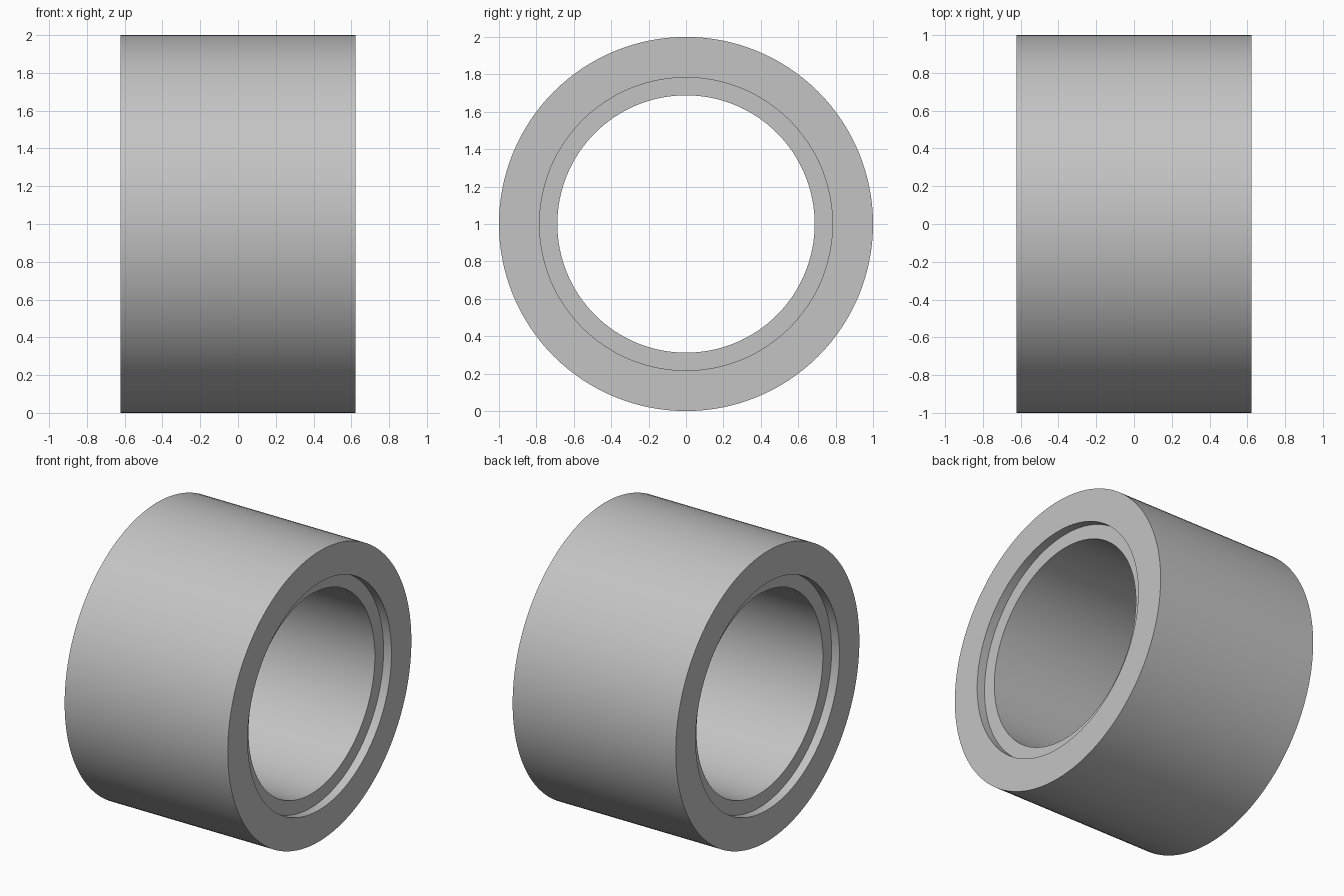
import bpy
import math

cube = bpy.data.objects.get("Cube")
if cube:
    bpy.data.objects.remove(cube, do_unlink=True)

SEGMENTS = 128
OUTER, RECESS, BORE = 1.0, 0.783, 0.688
HALF, DEPTH = 0.622, 0.06

# Plain grey metal
grey = bpy.data.materials.new("grey_metal")
grey.use_nodes = True
colour = (0.55, 0.55, 0.55, 1.0)
grey.diffuse_color = colour
grey.node_tree.nodes["Principled BSDF"].inputs["Base Color"].default_value = colour

# Closed wall section (x, radius): a bore with a shallow recess at each end
half = [(HALF, OUTER), (HALF, RECESS), (HALF - DEPTH, RECESS), (HALF - DEPTH, BORE)]
section = half + [(-x, r) for x, r in reversed(half)]
n = len(section)

# Revolve the section around the x axis
verts, faces = [], []
for i in range(SEGMENTS):
    a = 2 * math.pi * i / SEGMENTS
    verts += [(x, r * math.cos(a), 1 + r * math.sin(a)) for x, r in section]
    j = (i + 1) % SEGMENTS
    for k in range(n):
        m = (k + 1) % n
        faces.append((i * n + k, i * n + m, j * n + m, j * n + k))

mesh = bpy.data.meshes.new("bushing")
mesh.from_pydata(verts, [], faces)
mesh.materials.append(grey)
bushing = bpy.data.objects.new("bushing", mesh)
bpy.context.collection.objects.link(bushing)

# Outward normals and smooth walls with sharp rims
bpy.ops.object.select_all(action="DESELECT")
bushing.select_set(True)
bpy.context.view_layer.objects.active = bushing
bpy.ops.object.mode_set(mode="EDIT")
bpy.ops.mesh.select_all(action="SELECT")
bpy.ops.mesh.normals_make_consistent(inside=False)
bpy.ops.object.mode_set(mode="OBJECT")
bpy.ops.object.shade_smooth_by_angle(angle=math.radians(30))
